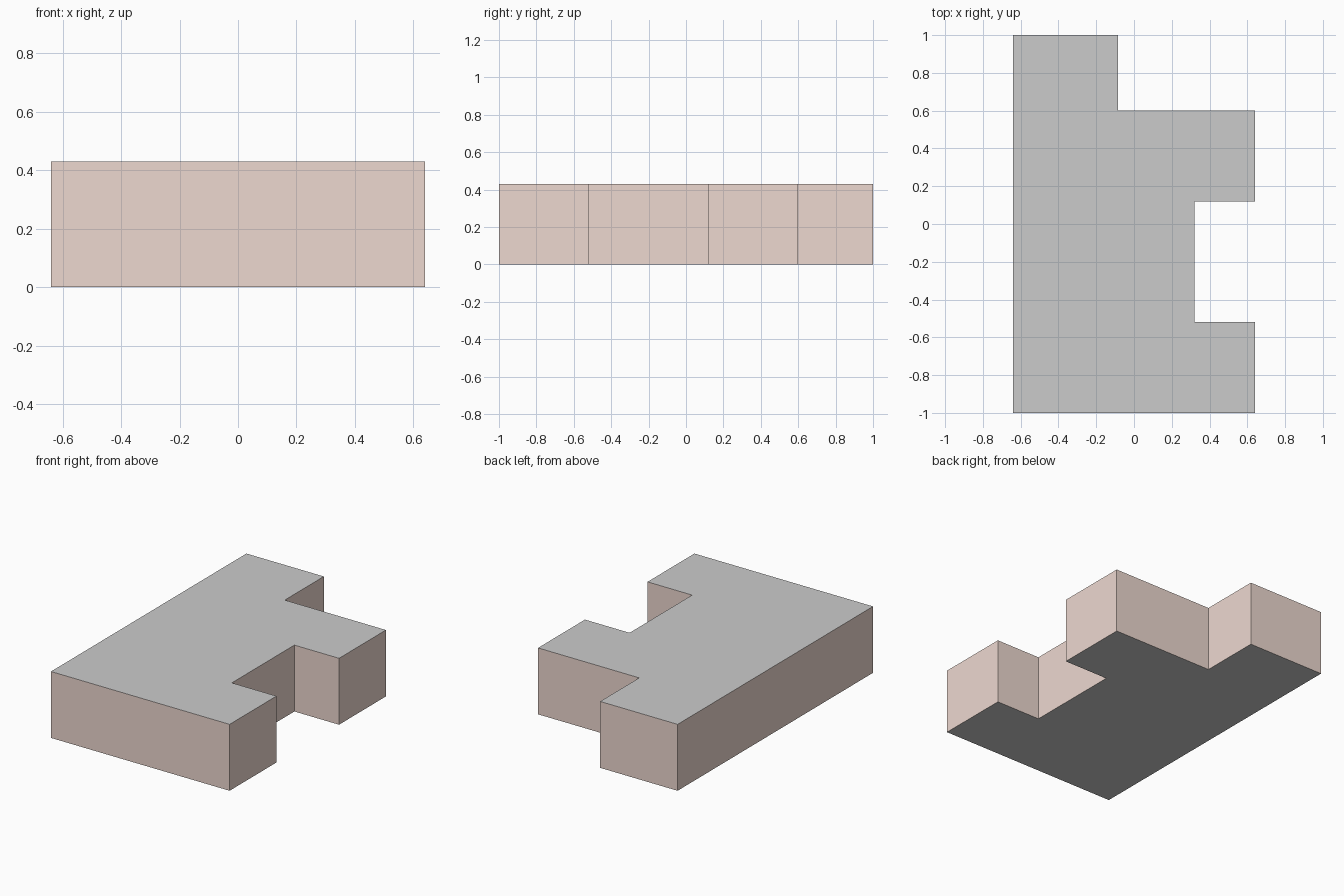
import bpy
import bmesh

if "Cube" in bpy.data.objects:
    bpy.data.objects.remove(bpy.data.objects["Cube"])

HEIGHT = 0.43
OUTLINE = [(-0.64, -1), (0.64, -1), (0.64, -0.52), (0.32, -0.52), (0.32, 0.12),
           (0.64, 0.12), (0.64, 0.60), (-0.085, 0.60), (-0.085, 1), (-0.64, 1)]


def make_object(name, bm, mat=None):
    mesh = bpy.data.meshes.new(name)
    bm.to_mesh(mesh)
    bm.free()
    obj = bpy.data.objects.new(name, mesh)
    bpy.context.collection.objects.link(obj)
    if mat:
        mesh.materials.append(mat)
    return obj


def slab(name, z, up):
    bm = bmesh.new()
    points = OUTLINE if up else OUTLINE[::-1]
    bm.faces.new([bm.verts.new((x, y, z)) for x, y in points])
    return make_object(name, bm)


plaster = bpy.data.materials.new("plaster")
plaster.diffuse_color = (0.85, 0.69, 0.63, 1)
plaster.use_nodes = True
plaster.node_tree.nodes["Principled BSDF"].inputs["Base Color"].default_value = plaster.diffuse_color

# Outer walls following the stepped footprint
bm = bmesh.new()
low, high = ([bm.verts.new((x, y, z)) for x, y in OUTLINE] for z in (0, HEIGHT))
for i in range(len(OUTLINE)):
    j = (i + 1) % len(OUTLINE)
    bm.faces.new((low[i], low[j], high[j], high[i]))
make_object("outer_walls", bm, plaster)

# Flat roof and floor
slab("flat_roof", HEIGHT, True)
slab("floor", 0, False)
